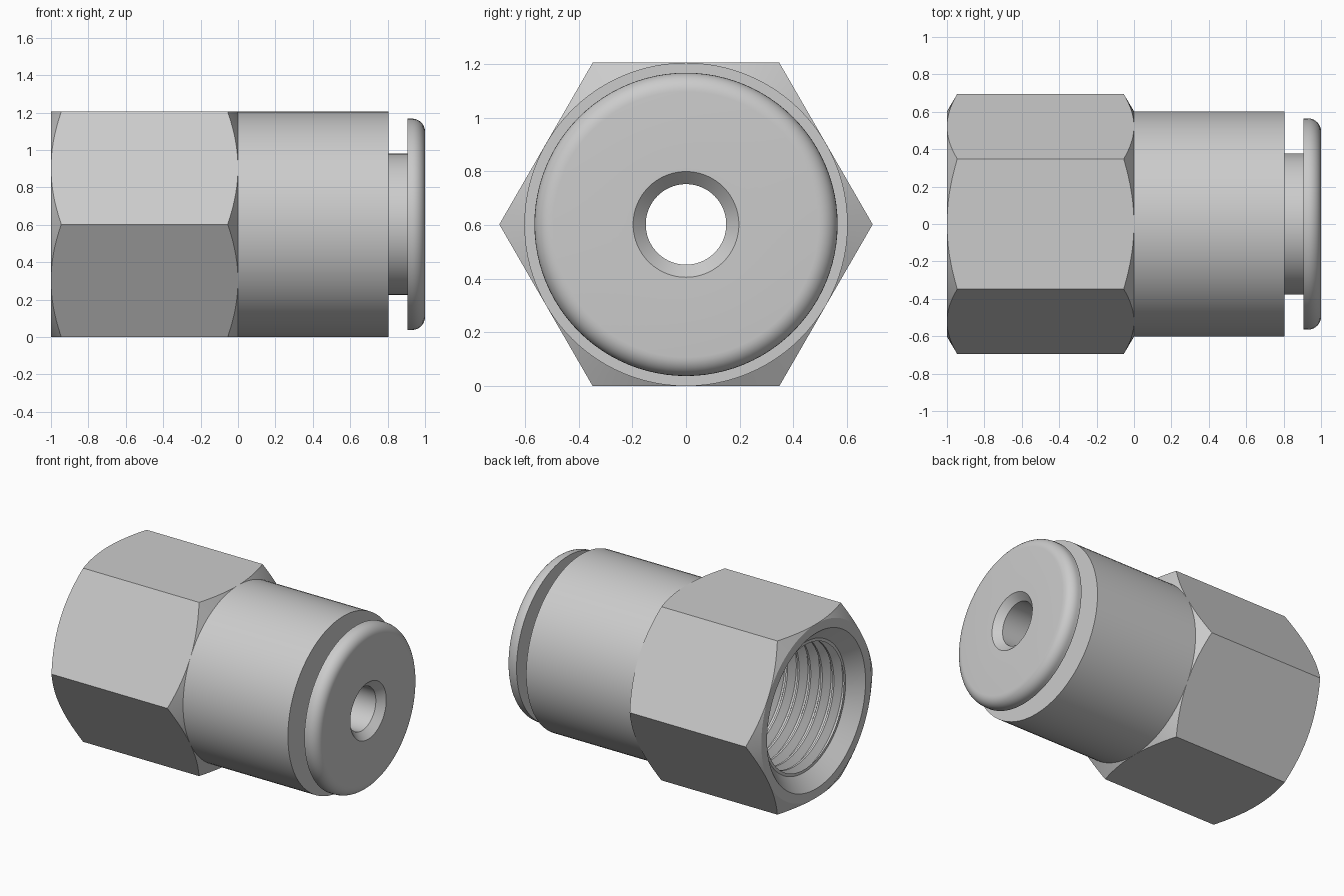
import bpy
import bmesh
from math import sin, cos, pi, radians

SEGMENTS = 96
APOTHEM = 0.6025      # half the hexagon's width across flats
CORNER = APOTHEM / cos(pi / 6)
CHAMFER = 0.055       # chamfer length at the hexagon corners
BORE_END = -0.2
HOLE = 0.15

cube = bpy.data.objects.get("Cube")
if cube:
    bpy.data.objects.remove(cube)

metal = bpy.data.materials.new("light grey metal")
metal.use_nodes = True
GREY = (0.6, 0.6, 0.6, 1)
metal.diffuse_color = GREY
metal.node_tree.nodes["Principled BSDF"].inputs["Base Color"].default_value = GREY


def lathe(name, profile):
    """Sweep profile(angle) -> [(x, radius), ...] around the long axis."""
    bm = bmesh.new()
    rings = []
    for j in range(SEGMENTS):
        a = 2 * pi * j / SEGMENTS
        rings.append([bm.verts.new((x, r * cos(a), APOTHEM + r * sin(a)))
                      for x, r in profile(a)])
    for j, ring in enumerate(rings):
        after = rings[(j + 1) % SEGMENTS]
        for i in range(len(ring) - 1):
            bm.faces.new((ring[i], after[i], after[i + 1], ring[i + 1]))
    bmesh.ops.remove_doubles(bm, verts=bm.verts, dist=1e-5)
    mesh = bpy.data.meshes.new(name)
    bm.to_mesh(mesh)
    bm.free()
    mesh.materials.append(metal)
    obj = bpy.data.objects.new(name, mesh)
    bpy.context.collection.objects.link(obj)
    bpy.ops.object.select_all(action='DESELECT')
    obj.select_set(True)
    bpy.context.view_layer.objects.active = obj
    bpy.ops.object.shade_smooth_by_angle(angle=radians(25))


# Hexagonal nut: threaded bore, entry countersink, then chamfered flats
def thread(start, end, turns, crest, root):
    pitch = (end - start) / turns
    points = []
    for k in range(turns):
        x = start + k * pitch
        points += [(x, crest), (x + 0.15 * pitch, crest),
                   (x + 0.5 * pitch, root), (x + 0.65 * pitch, root)]
    return points + [(end, crest)]


def nut_profile(a):
    r = APOTHEM / cos(a % (pi / 3) - pi / 6)
    cut = CHAMFER * (r - APOTHEM) / (CORNER - APOTHEM)
    return ([(BORE_END, HOLE)]
            + thread(BORE_END, -0.91, 8, 0.43, 0.48)
            + [(-0.91, 0.45), (-1, 0.54), (-1, APOTHEM),
               (-1 + cut, r), (-cut, r), (0, APOTHEM)])


lathe("hex_nut", nut_profile)

# Round body with a flat end
lathe("round_body", lambda a: [(0, APOTHEM), (0.805, APOTHEM), (0.805, 0.378)])

# Release collar: neck, rounded flange, countersunk through hole
FILLET = 0.07
rounding = [(1 - FILLET + FILLET * sin(t), 0.565 - FILLET + FILLET * cos(t))
            for t in (pi / 2 * k / 8 for k in range(9))]
collar = ([(0.805, 0.378), (0.905, 0.378), (0.905, 0.565)] + rounding
          + [(1, 0.197), (0.953, HOLE), (BORE_END, HOLE)])
lathe("release_collar", lambda a: collar)
